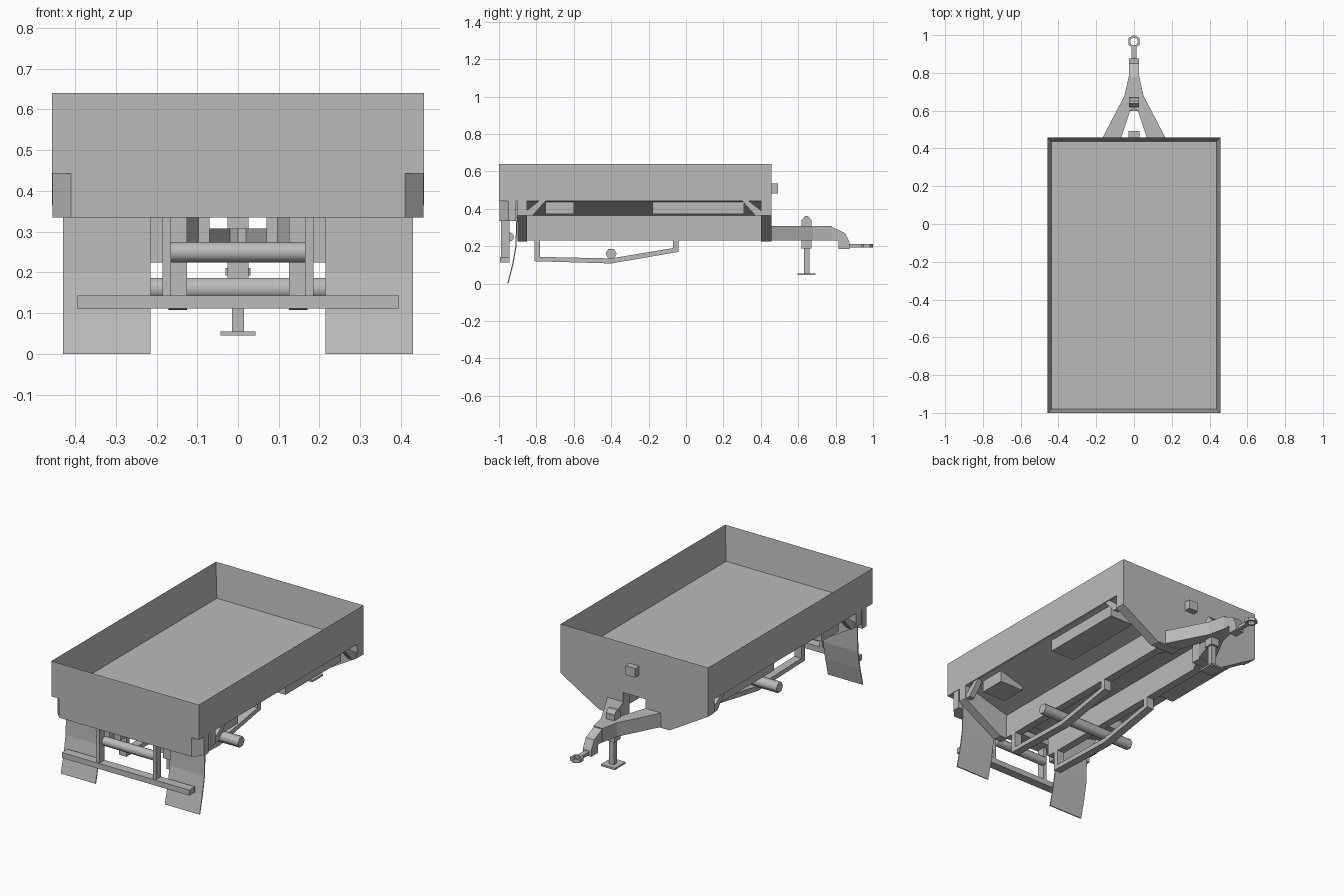
import bpy, bmesh, math
from mathutils import Vector

cube = bpy.data.objects.get("Cube")
if cube:
    bpy.data.objects.remove(cube, do_unlink=True)

GREY = (0.5, 0.5, 0.5, 1)
mat = bpy.data.materials.new("plain_grey")
mat.use_nodes = True
mat.diffuse_color = GREY
mat.node_tree.nodes["Principled BSDF"].inputs["Base Color"].default_value = GREY


def finish(name, bm):
    bmesh.ops.recalc_face_normals(bm, faces=bm.faces)
    mesh = bpy.data.meshes.new(name)
    bm.to_mesh(mesh)
    bm.free()
    mesh.materials.append(mat)
    ob = bpy.data.objects.new(name, mesh)
    bpy.context.collection.objects.link(ob)
    return ob


def prism(name, pts, axis, lo, hi):
    """Extrude a 2D outline along x (pts = y,z), y (pts = x,z) or z (pts = x,y)."""
    place = {"x": lambda a, b, c: (c, a, b),
             "y": lambda a, b, c: (a, c, b),
             "z": lambda a, b, c: (a, b, c)}[axis]
    bm = bmesh.new()
    face = bm.faces.new([bm.verts.new(place(a, b, lo)) for a, b in pts])
    new = bmesh.ops.extrude_face_region(bm, geom=[face])["geom"]
    verts = [g for g in new if isinstance(g, bmesh.types.BMVert)]
    bmesh.ops.translate(bm, verts=verts, vec=Vector(place(0, 0, hi - lo)))
    return finish(name, bm)


def box(name, x, y, z):
    return prism(name, [(x[0], y[0]), (x[1], y[0]), (x[1], y[1]), (x[0], y[1])], "z", *z)


def ring_points(cx, cy, r, n):
    return [(cx + r * math.cos(math.tau * i / n), cy + r * math.sin(math.tau * i / n)) for i in range(n)]


def mirror(ob):
    ob.modifiers.new("mirror", "MIRROR")
    return ob


def both(half):
    """Complete a symmetric outline from its +x half."""
    return half + [(-a, b) for a, b in reversed(half)]


def cut(ob, cutter):
    mod = ob.modifiers.new("cut", "BOOLEAN")
    mod.object = cutter
    mod.solver = "EXACT"
    cutter.hide_render = True
    cutter.hide_set(True)
    cutter.display_type = "WIRE"


# Open load bed, with the floor inset down from the rim
W, FRONT = 0.457, 0.457
bm = bmesh.new()
corners = [(-W, -1), (W, -1), (W, FRONT), (-W, FRONT)]
bottom = bm.faces.new([bm.verts.new((x, y, 0.432)) for x, y in corners])
for v in bottom.verts:
    v.co.z = 0.443
new = bmesh.ops.extrude_face_region(bm, geom=[bottom])["geom"]
bmesh.ops.translate(bm, verts=[g for g in new if isinstance(g, bmesh.types.BMVert)], vec=(0, 0, 0.197))
top = max(bm.faces, key=lambda f: f.calc_center_median().z)
bmesh.ops.recalc_face_normals(bm, faces=bm.faces)
bmesh.ops.inset_region(bm, faces=[top], thickness=0.028)
bmesh.ops.translate(bm, verts=top.verts, vec=(0, 0, -0.192))
finish("load_bed", bm)

# Sloping underside of the bed
prism("underbody", both([(0.44, 0.443), (0.17, 0.365)]), "y", -0.86, 0.41)

# Tapered bulkheads, notched in the middle
for name, y0, y1, notch in (("front_bulkhead", 0.40, FRONT, 0.07), ("rear_bulkhead", -0.90, -0.85, 0.165)):
    prism(name, both([(W, 0.443), (W, 0.365), (0.218, 0.225), (notch, 0.225), (notch, 0.36)]),
          "y", y0, y1)

# Chassis rails and lower trusses
mirror(box("chassis_rail", (0.125, 0.17), (-0.86, 0.41), (0.23, 0.37)))
mirror(prism("lower_truss", [(-0.81, 0.24), (-0.81, 0.12), (-0.4, 0.108), (-0.04, 0.17), (-0.04, 0.24),
                             (-0.07, 0.24), (-0.07, 0.19), (-0.4, 0.135), (-0.78, 0.143), (-0.78, 0.24)],
             "x", 0.125, 0.17))
mirror(prism("rail_splay", [(0.17, 0.25), (0.17, FRONT), (0.07, FRONT)], "z", 0.23, 0.37))

# Diagonal corner braces and side lockers
for name, y, s in (("rear_brace", -0.85, 1), ("front_brace", 0.40, -1)):
    mirror(prism(name, [(y, 0.365), (y + s * 0.03, 0.365), (y + s * 0.1, 0.443), (y + s * 0.065, 0.443),
                        (y, 0.392)], "x", 0.42, 0.452))
mirror(box("long_locker", (0.27, 0.42), (-0.18, 0.31), (0.372, 0.437)))
mirror(box("short_locker", (0.27, 0.42), (-0.75, -0.60), (0.372, 0.437)))

# Tail board with chamfered ends, bumper and posts
prism("tail_board", both([(0.41, -0.998), (0.455, -0.95), (0.455, -0.91), (0.4, -0.91)]), "z", 0.335, 0.443)
box("rear_bumper", (-0.395, 0.395), (-0.995, -0.945), (0.112, 0.143))
mirror(box("bumper_post", (0.165, 0.185), (-0.99, -0.945), (0.115, 0.34)))

# Curved mud flaps
flap = [(-0.905, 0.443), (-0.912, 0.2), (-0.93, 0.1), (-0.955, 0)]
mirror(prism("mud_flap", flap + [(y + 0.006, z) for y, z in reversed(flap)], "x", 0.215, 0.43))

# Cross tubes
tubes = [prism("rear_tube", ring_points(-0.945, 0.25, 0.025, 12), "x", -0.167, 0.167),
         prism("axle", ring_points(-0.4, 0.16, 0.03, 6), "x", -0.30, 0.30)]
for ob in tubes:
    bpy.ops.object.select_all(action="DESELECT")
    ob.select_set(True)
    bpy.context.view_layer.objects.active = ob
    bpy.ops.object.shade_smooth_by_angle(angle=math.radians(65))

# A-shaped drawbar: two arms joined into a tongue
mirror(prism("drawbar_arm", [(0.17, 0.45), (0.05, 0.68), (0.028, 0.78), (0, 0.78), (0, 0.61), (0.02, 0.6),
                             (0.07, 0.45)], "z", 0.23, 0.308))
prism("drawbar_nose", [(0.75, 0.23), (0.815, 0.23), (0.815, 0.185), (0.875, 0.185), (0.875, 0.22),
                       (0.85, 0.27), (0.77, 0.308), (0.75, 0.308)], "x", -0.026, 0.026)

# Towing eye
box("eye_shank", (-0.013, 0.013), (0.87, 0.945), (0.193, 0.211))
turned = [(-y, x + 0.966) for x, y in ring_points(0, 0, 0.035, 6)]
eye = prism("towing_eye", turned, "z", 0.193, 0.211)
cut(eye, prism("eye_hole_cutter", ring_points(0, 0.966, 0.021, 8), "z", 0.15, 0.25))

# Jockey stand with pointed cap
box("stand_body", (-0.026, 0.026), (0.617, 0.672), (0.187, 0.34))
prism("stand_cap", [(0.617, 0.335), (0.672, 0.335), (0.652, 0.362), (0.637, 0.362)], "x", -0.026, 0.026)
box("stand_leg", (-0.015, 0.015), (0.63, 0.66), (0.05, 0.19))
box("stand_foot", (-0.043, 0.043), (0.597, 0.692), (0.045, 0.055))

# Connector box on the front wall
box("connector_box", (-0.03, 0.03), (FRONT, 0.493), (0.483, 0.535))
